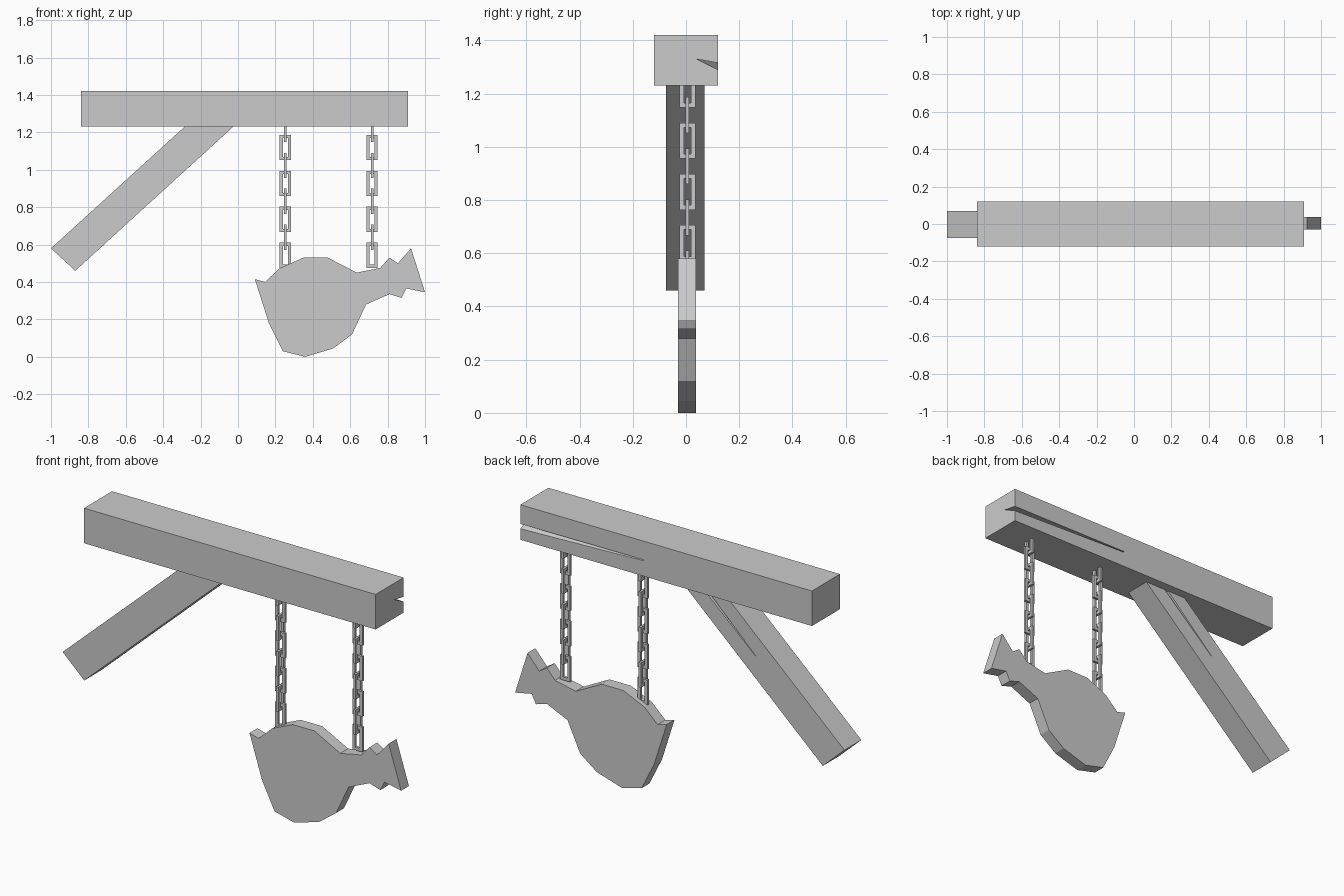
import bpy
import bmesh
from mathutils import Vector

cube = bpy.data.objects.get("Cube")
if cube:
    bpy.data.objects.remove(cube, do_unlink=True)

grey = bpy.data.materials.new("plain grey")
grey.use_nodes = True
grey.diffuse_color = (0.6, 0.6, 0.6, 1)
grey.node_tree.nodes["Principled BSDF"].inputs["Base Color"].default_value = (0.6, 0.6, 0.6, 1)


def finish(name, bm):
    bmesh.ops.recalc_face_normals(bm, faces=bm.faces)
    mesh = bpy.data.meshes.new(name)
    bm.to_mesh(mesh)
    bm.free()
    mesh.materials.append(grey)
    obj = bpy.data.objects.new(name, mesh)
    bpy.context.collection.objects.link(obj)
    return obj


def slab(name, outline, y0, y1):
    """Extrude an x-z outline from y0 to y1."""
    bm = bmesh.new()
    face = bm.faces.new([bm.verts.new((x, y0, z)) for x, z in outline])
    new = bmesh.ops.extrude_face_region(bm, geom=[face])["geom"]
    verts = [v for v in new if isinstance(v, bmesh.types.BMVert)]
    bmesh.ops.translate(bm, verts=verts, vec=(0, y1 - y0, 0))
    return finish(name, bm)


def crack(target, tip, mouth):
    """Cut a split that narrows from a triangular mouth to a tip."""
    bm = bmesh.new()
    tip = Vector(tip)
    base = [bm.verts.new(tip + (Vector(p) - tip) * 1.05) for p in mouth]
    point = bm.verts.new(tip)
    bm.faces.new(base)
    for i in range(3):
        bm.faces.new((base[i], base[(i + 1) % 3], point))
    cutter = finish(target.name + "_crack_cutter", bm)
    cutter.hide_render = True
    cutter.hide_viewport = True
    cutter.display_type = 'WIRE'
    mod = target.modifiers.new("crack", 'BOOLEAN')
    mod.operation = 'DIFFERENCE'
    mod.solver = 'EXACT'
    mod.object = cutter


# Horizontal beam, split along its back face
beam = slab("beam", [(-0.84, 1.23), (0.91, 1.23), (0.91, 1.42), (-0.84, 1.42)], -0.12, 0.12)
crack(beam, (0.02, 0.119, 1.32),
      [(0.91, 0.125, 1.315), (0.91, 0.125, 1.287), (0.91, 0.04, 1.33)])

# Diagonal brace with a thin split near its top
brace = slab("brace", [(-1.0, 0.58), (-0.87, 0.46), (-0.02, 1.235), (-0.28, 1.235)], -0.075, 0.07)
crack(brace, (-0.53, 0.069, 0.89),
      [(-0.14, 0.075, 1.24), (-0.165, 0.075, 1.24), (-0.15, 0.02, 1.24)])


# Chains of square links, alternating in direction
def add_link(bm, x, z, turned, width=0.06, height=0.135, bar=0.017, depth=0.013):
    rings = []
    for d in (-depth / 2, depth / 2):
        for inset in (0, bar):
            w, h = width / 2 - inset, height / 2 - inset
            ring = []
            for sx, sz in ((-1, -1), (1, -1), (1, 1), (-1, 1)):
                u, v = (d, sx * w) if turned else (sx * w, d)
                ring.append(bm.verts.new((x + u, 0.005 + v, z + sz * h)))
            rings.append(ring)
    for a, b in ((0, 1), (2, 3), (0, 2), (1, 3)):
        for i in range(4):
            j = (i + 1) % 4
            bm.faces.new((rings[a][i], rings[a][j], rings[b][j], rings[b][i]))


for side, x in (("right", 0.253), ("left", 0.717)):
    bm = bmesh.new()
    for n in range(8):
        add_link(bm, x, 1.215 - n * 0.096, turned=n % 2 == 0)
    finish(side + "_chain", bm)

# Hanging sign board
slab("sign_board", [
    (0.09, 0.415), (0.145, 0.40), (0.225, 0.475), (0.35, 0.53), (0.48, 0.53),
    (0.635, 0.45), (0.76, 0.475), (0.81, 0.53), (0.855, 0.50), (0.925, 0.58),
    (1.0, 0.345), (0.90, 0.365), (0.875, 0.315), (0.81, 0.335), (0.685, 0.28),
    (0.61, 0.12), (0.51, 0.045), (0.36, 0.0), (0.24, 0.03), (0.165, 0.18),
], -0.03, 0.037)
